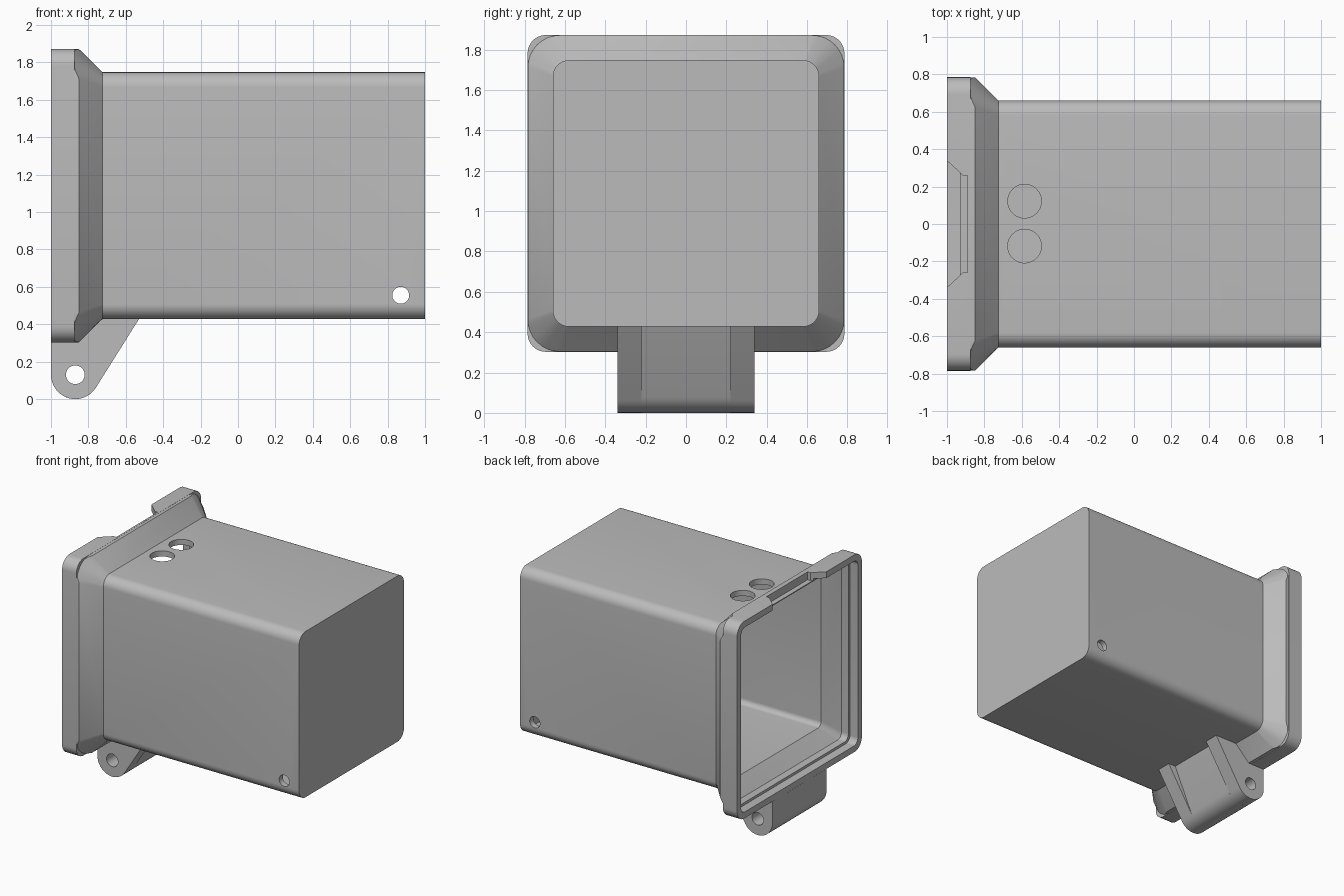
import bpy, bmesh, math
from mathutils import Matrix

if "Cube" in bpy.data.objects:
    bpy.data.objects.remove(bpy.data.objects["Cube"])

MID = 1.0875  # height of the housing axis

grey = bpy.data.materials.new("plain grey")
grey.use_nodes = True
grey.diffuse_color = (0.5, 0.5, 0.5, 1)
grey.node_tree.nodes["Principled BSDF"].inputs["Base Color"].default_value = (0.5, 0.5, 0.5, 1)


def finish(name, bm):
    bmesh.ops.recalc_face_normals(bm, faces=bm.faces)
    mesh = bpy.data.meshes.new(name)
    bm.to_mesh(mesh)
    bm.free()
    mesh.materials.append(grey)
    ob = bpy.data.objects.new(name, mesh)
    bpy.context.collection.objects.link(ob)
    return ob


def loft(name, rings, steps=8):
    """Closed tube along x; each ring is (x, half size, corner radius, corner pull-back)."""
    bm = bmesh.new()
    loops = []
    for x, half, r, pull in rings:
        loop = []
        for q in range(4):
            cy, cz = ((1, 1), (-1, 1), (-1, -1), (1, -1))[q]
            for i in range(steps + 1):
                t = math.pi / 2 * i / steps
                a = t + q * math.pi / 2
                back = pull * min(1, 1.5 * math.sin(2 * t))
                loop.append(bm.verts.new((x - back,
                                          cy * (half - r) + r * math.cos(a),
                                          MID + cz * (half - r) + r * math.sin(a))))
        loops.append(loop)
    n = len(loops[0])
    for a, b in zip(loops, loops[1:]):
        for i in range(n):
            j = (i + 1) % n
            bm.faces.new((a[i], a[j], b[j], b[i]))
    bm.faces.new(loops[0])
    bm.faces.new(loops[-1])
    return finish(name, bm)


def prism(name, points, axis, lo, hi):
    """Extrude a flat outline along y (points are x, z) or z (points are x, y)."""
    bm = bmesh.new()
    place = (lambda u, v, w: (u, w, v)) if axis == "Y" else (lambda u, v, w: (u, v, w))
    ends = [[bm.verts.new(place(u, v, w)) for u, v in points] for w in (lo, hi)]
    n = len(points)
    for i in range(n):
        j = (i + 1) % n
        bm.faces.new((ends[0][i], ends[0][j], ends[1][j], ends[1][i]))
    for end in ends:
        bm.faces.new(end)
    return finish(name, bm)


def drill(name, centre, radius, depth, axis):
    bm = bmesh.new()
    turn = Matrix.Rotation(math.pi / 2, 4, "X") if axis == "Y" else Matrix()
    bmesh.ops.create_cone(bm, cap_ends=True, segments=40, radius1=radius, radius2=radius,
                          depth=depth, matrix=Matrix.Translation(centre) @ turn)
    return finish(name, bm)


def combine(target, tool, operation):
    mod = target.modifiers.new("cut", "BOOLEAN")
    mod.operation, mod.solver, mod.object = operation, "EXACT", tool
    bpy.context.view_layer.objects.active = target
    bpy.ops.object.modifier_apply(modifier=mod.name)
    bpy.data.objects.remove(tool)


def smooth(ob):
    bpy.ops.object.select_all(action="DESELECT")
    ob.select_set(True)
    bpy.context.view_layer.objects.active = ob
    bpy.ops.object.shade_smooth_by_angle(angle=math.radians(25))


# Housing: box flaring out to a square flange
housing = loft("housing", [(-0.95, 0.784, 0.16, 0), (-0.85, 0.784, 0.16, 0.025),
                           (-0.725, 0.66, 0.08, 0), (1, 0.66, 0.08, 0)])
flange = loft("flange", [(-1, 0.785, 0.09, 0), (-0.875, 0.785, 0.09, 0)])
combine(housing, flange, "UNION")

# Open cavity: seat for a lid, funnel and deep box
cavity = loft("cavity", [(-1.1, 0.735, 0.05, 0), (-0.93, 0.735, 0.05, 0),
                         (-0.93, 0.715, 0.05, 0), (-0.87, 0.715, 0.05, 0),
                         (-0.76, 0.615, 0.04, 0), (0.95, 0.615, 0.04, 0)])
combine(housing, cavity, "DIFFERENCE")

# Latch notch in the top of the flange
notch = prism("notch", [(-1.05, -0.385), (-0.915, -0.26), (-0.89, -0.26),
                        (-0.89, 0.26), (-0.915, 0.26), (-1.05, 0.385)], "Z", 1.81, 2)
combine(housing, notch, "DIFFERENCE")

# Cable holes in the top and a cross hole near the closed end
for y in (-0.118, 0.122):
    combine(housing, drill("cable_hole", (-0.585, y, 1.75), 0.09, 0.4, "Z"), "DIFFERENCE")
for y in (-0.66, 0.66):
    combine(housing, drill("cross_hole", (0.87, y, 0.555), 0.045, 0.4, "Y"), "DIFFERENCE")
smooth(housing)


# Hinge: two lugs with a steeper web between them
def hinge_outline(top_x, r=0.13, steps=16):
    cx, cz, top_z = -0.87, 0.13, 0.435
    dx, dz = top_x - cx, top_z - cz
    tangent = math.atan2(dz, dx) - math.acos(r / math.hypot(dx, dz))
    arc = [-math.pi + (tangent + math.pi) * i / steps for i in range(steps + 1)]
    pts = [(cx + r * math.cos(a), cz + r * math.sin(a)) for a in arc]
    return pts + [(top_x, top_z), (-0.73, top_z), (-0.86, 0.305), (-1, 0.302)]


for name, top_x, lo, hi in (("hinge_lug_right", -0.525, -0.34, -0.22),
                            ("hinge_web", -0.59, -0.22, 0.22),
                            ("hinge_lug_left", -0.525, 0.22, 0.34)):
    part = prism(name, hinge_outline(top_x), "Y", lo, hi)
    combine(part, drill("pin_hole", (-0.87, 0, 0.13), 0.05, 1, "Y"), "DIFFERENCE")
    smooth(part)
